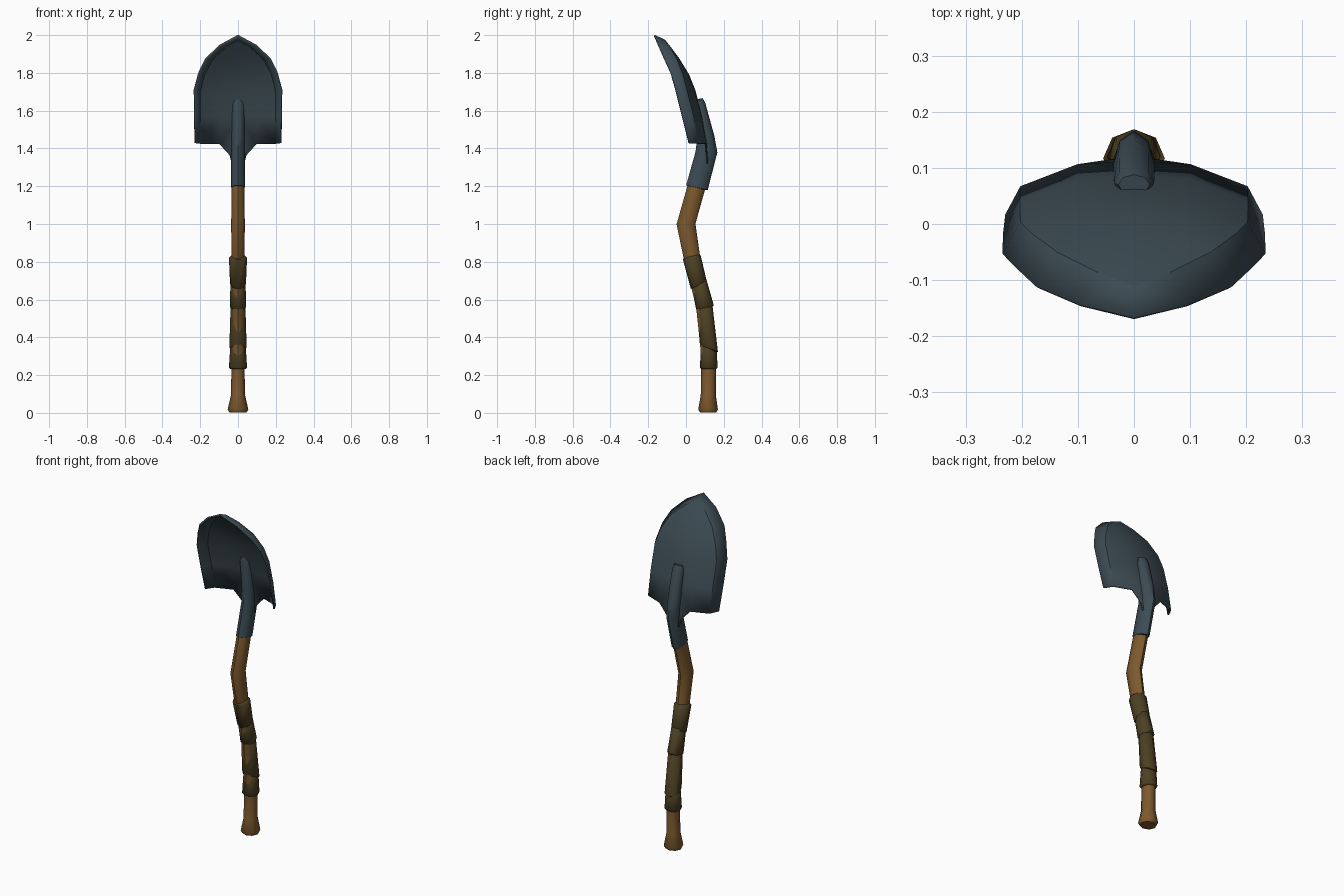
import bpy, bmesh, math

cube = bpy.data.objects.get("Cube")
if cube:
    bpy.data.objects.remove(cube, do_unlink=True)


def material(name, rgb):
    m = bpy.data.materials.new(name)
    m.use_nodes = True
    m.diffuse_color = (*rgb, 1)
    bsdf = m.node_tree.nodes["Principled BSDF"]
    bsdf.inputs["Base Color"].default_value = (*rgb, 1)
    bsdf.inputs["Roughness"].default_value = 0.7
    return m


metal = material("dark steel", (0.045, 0.070, 0.086))
wood = material("brown wood", (0.205, 0.100, 0.027))
cloth = material("olive cloth", (0.072, 0.052, 0.017))


def finish(bm, name, mat):
    bmesh.ops.recalc_face_normals(bm, faces=bm.faces)
    mesh = bpy.data.meshes.new(name)
    bm.to_mesh(mesh)
    bm.free()
    mesh.materials.append(mat)
    ob = bpy.data.objects.new(name, mesh)
    bpy.context.collection.objects.link(ob)
    return ob


def smooth(ob, angle):
    bpy.ops.object.select_all(action="DESELECT")
    ob.select_set(True)
    bpy.context.view_layer.objects.active = ob
    bpy.ops.object.shade_smooth_by_angle(angle=math.radians(angle))


def tube(name, mat, rings, sides=8):
    """Eight-sided tube; each ring is (y, z, x radius, y radius, slant)."""
    bm = bmesh.new()
    loops = []
    for y, z, rx, ry, slant in rings:
        loop = []
        for k in range(sides):
            a = math.tau * k / sides
            dy = ry * math.sin(a)
            loop.append(bm.verts.new((rx * math.cos(a), y + dy, z + slant * dy)))
        loops.append(loop)
    for lo, hi in zip(loops, loops[1:]):
        for k in range(sides):
            n = (k + 1) % sides
            bm.faces.new((lo[k], lo[n], hi[n], hi[k]))
    bm.faces.new(loops[0])
    bm.faces.new(loops[-1])
    smooth(finish(bm, name, mat), 50)


# Bent wooden handle with a flared end
tube("handle", wood, [
    (.117, .003, .046, .043, 0), (.117, .018, .055, .052, 0),
    (.118, .095, .037, .040, 0), (.120, .23, .035, .040, 0),
    (.115, .36, .035, .040, 0), (.093, .57, .035, .040, .15),
    (.030, .83, .035, .043, .2), (0, 1.0, .036, .050, .03),
    (.062, 1.22, .034, .046, -.25)])


# Overlapping cloth wraps, each widest at one slanted end
def wrap(name, bottom, top):
    def inset(ring, dz):
        y, z, rx, ry, slant = ring
        return (y, z + dz, rx - .008, ry - .008, slant)
    tube(name, cloth, [inset(bottom, -.008), bottom, top, inset(top, .008)])


wrap("lower_wrap", (.120, .24, .048, .047, 0), (.122, .35, .041, .041, -.4))
wrap("long_wrap", (.121, .345, .046, .048, -.45), (.098, .57, .039, .041, .2))
wrap("middle_wrap", (.100, .56, .043, .047, .22), (.068, .69, .040, .039, .5))
wrap("upper_wrap", (.067, .68, .042, .042, .5), (.031, .822, .048, .047, .22))

# Metal socket running into a rib through the blade
tube("socket", metal, [
    (.059, 1.19, .030, .050, -.22), (.058, 1.193, .036, .057, -.22),
    (.108, 1.38, .036, .058, -.02), (.105, 1.46, .037, .045, .15),
    (.074, 1.635, .036, .028, .2), (.070, 1.663, .028, .018, .2)])

# Dished blade: rim, crease, middle and centre columns of half the shape
spine = [(1.32, .113), (1.42, .109), (1.52, .094), (1.65, .063), (1.72, .042),
         (1.82, 0), (1.9, -.057), (1.975, -.115)]


def spine_y(z):
    for (z0, y0), (z1, y1) in zip(spine, spine[1:]):
        if z <= z1:
            return y0 + (y1 - y0) * (z - z0) / (z1 - z0)
    return spine[-1][1]


def panel(x, z):
    return (x, spine_y(z) - 5.5 * x ** 3, z)


rim = [(.226, .015, 1.428), (.230, -.020, 1.57), (.231, -.055, 1.71),
       (.207, -.080, 1.80), (.172, -.113, 1.872), (.097, -.145, 1.945)]
crease = [(.200, 1.425), (.201, 1.57), (.200, 1.71), (.180, 1.79),
          (.135, 1.875), (.065, 1.938)]

bm = bmesh.new()
rows = []
for edge, (cx, cz) in zip(rim, crease):
    points = (edge, panel(cx, cz), panel(cx / 2, cz), panel(0, cz))
    rows.append([bm.verts.new(p) for p in points])
for lo, hi in zip(rows, rows[1:]):
    for a in range(3):
        bm.faces.new((lo[a], lo[a + 1], hi[a + 1], hi[a]))

# Blade point
tip = bm.verts.new((0, -.168, 1.998))
ridge = bm.verts.new(panel(0, 1.972))
last = rows[-1]
bm.faces.new((last[0], last[1], ridge, tip))
bm.faces.new((last[1], last[2], ridge))
bm.faces.new((last[2], last[3], ridge))

# Neck tapering down to the socket
upper = rows[0][2:]
for x, z in ((.045, 1.365), (.033, 1.32)):
    lower = [bm.verts.new(panel(x, z)), bm.verts.new(panel(0, z))]
    bm.faces.new((upper[0], upper[1], lower[1], lower[0]))
    upper = lower

blade = finish(bm, "blade", metal)
mirror = blade.modifiers.new("mirror", "MIRROR")
mirror.use_clip = True
thick = blade.modifiers.new("thickness", "SOLIDIFY")
thick.thickness = .008
thick.offset = 0
smooth(blade, 30)
